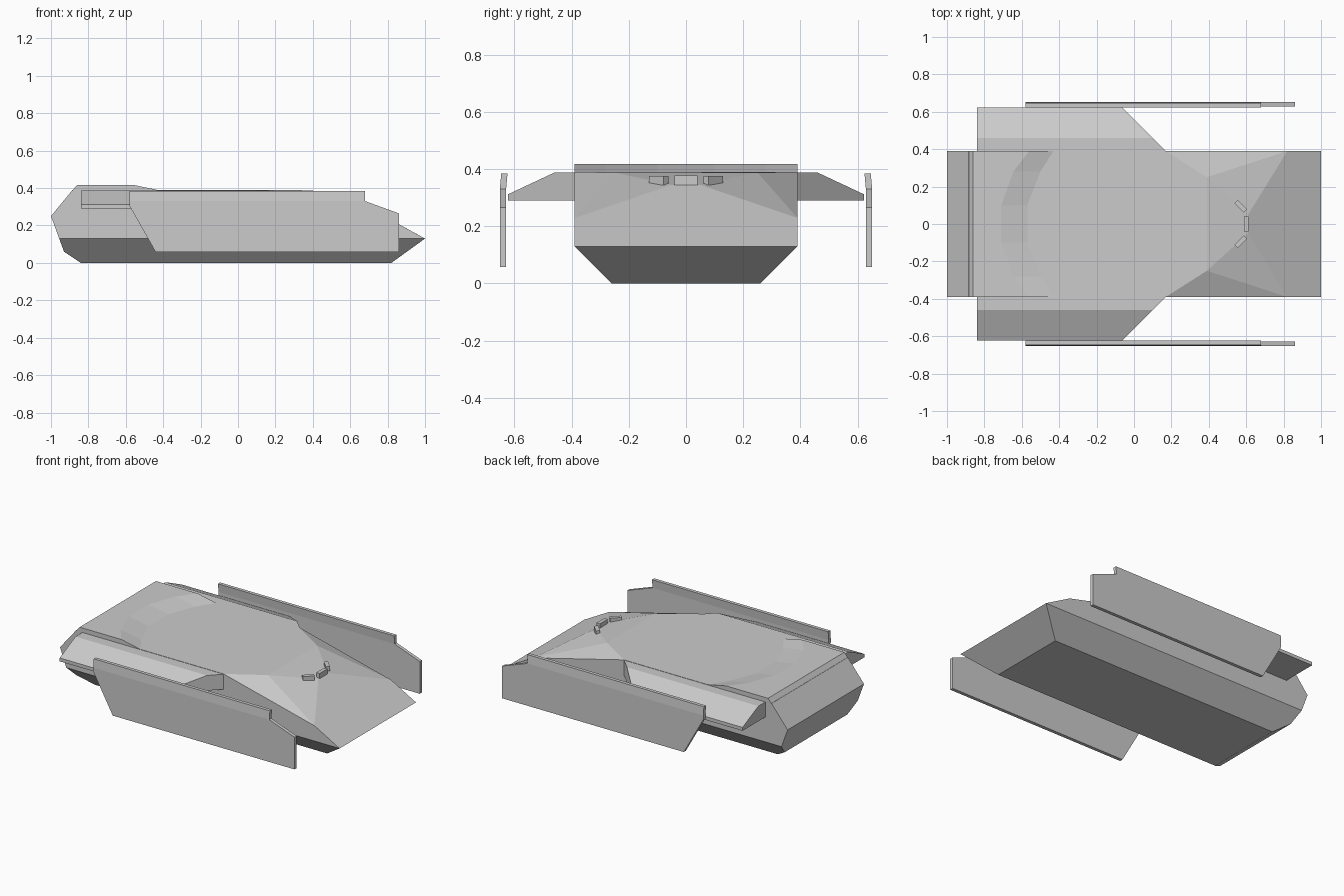
import bpy, bmesh, math
from mathutils import Matrix

if "Cube" in bpy.data.objects:
    bpy.data.objects.remove(bpy.data.objects["Cube"])


def finish(bm, name):
    bmesh.ops.dissolve_limit(bm, angle_limit=0.01, verts=bm.verts, edges=bm.edges)
    bmesh.ops.recalc_face_normals(bm, faces=bm.faces)
    me = bpy.data.meshes.new(name)
    bm.to_mesh(me)
    bm.free()
    ob = bpy.data.objects.new(name, me)
    bpy.context.collection.objects.link(ob)
    return ob


def convex(name, pts):
    bm = bmesh.new()
    for p in pts:
        bm.verts.new(p)
    r = bmesh.ops.convex_hull(bm, input=bm.verts)
    junk = [v for v in r['geom_interior'] if isinstance(v, bmesh.types.BMVert)]
    bmesh.ops.delete(bm, geom=junk, context='VERTS')
    return finish(bm, name)


def both(pts):
    return [(x, s * y, z) for x, y, z in pts for s in (1, -1)]


def prism(name, lower, upper):
    """Join two matching outlines into a closed solid."""
    bm = bmesh.new()
    a = [bm.verts.new(p) for p in lower]
    b = [bm.verts.new(p) for p in upper]
    n = len(a)
    bm.faces.new(a)
    bm.faces.new(b)
    for i in range(n):
        j = (i + 1) % n
        bm.faces.new((a[i], a[j], b[j], b[i]))
    return finish(bm, name)


# Main hull: chamfered belly, sloped rear, faceted glacis and flat deck
convex("hull", both([
    (-0.84, 0.26, 0), (0.82, 0.26, 0),
    (-0.93, 0.32, 0.06), (-0.956, 0.39, 0.13), (1.0, 0.39, 0.13),
    (-1.0, 0.39, 0.25), (-0.885, 0.39, 0.39),
    (0.17, 0.39, 0.39), (0.39, 0.25, 0.388),
    (0.61, 0.05, 0.345), (0.82, 0.39, 0.229)]))

# Raised engine deck with a ramp curved around the turret ring
ramp = [(0.39, -0.42, -0.56), (0.28, -0.49, -0.645), (0.1, -0.56, -0.71),
        (-0.1, -0.56, -0.71), (-0.28, -0.49, -0.645), (-0.39, -0.42, -0.56)]
prism("engine_deck",
      [(b, y, 0.388) for y, b, t in ramp] + [(-0.885, -0.39, 0.388), (-0.885, 0.39, 0.388)],
      [(t, y, 0.417) for y, b, t in ramp] + [(-0.86, -0.39, 0.417), (-0.86, 0.39, 0.417)])

for s, side in ((1, "left"), (-1, "right")):
    # Sponson over the track, with a diagonally cut front end
    section = [(0.385, 0.29), (0.385, 0.388), (0.46, 0.388), (0.622, 0.312), (0.622, 0.29)]
    prism("sponson_" + side,
          [(-0.84, s * y, z) for y, z in section],
          [(0.56 - y, s * y, z) for y, z in section])

    # Side skirt: lower panel
    panel = [(-0.58, 0.33), (-0.58, 0.305), (-0.44, 0.057), (0.86, 0.057),
             (0.86, 0.265), (0.68, 0.33)]
    prism("skirt_panel_" + side,
          [(x, s * 0.629, z) for x, z in panel],
          [(x, s * 0.651, z) for x, z in panel])
    # Side skirt: slightly tilted upper strip
    strip = [(0.629, 0.33), (0.651, 0.33), (0.646, 0.385), (0.624, 0.385)]
    prism("skirt_strip_" + side,
          [(-0.58, s * y, z) for y, z in strip],
          [(0.68, s * y, z) for y, z in strip])


# Driver periscopes along the deck edge
def periscope(name, loc, size, turn):
    bm = bmesh.new()
    bmesh.ops.create_cube(bm, size=1, matrix=Matrix.Translation(loc)
                          @ Matrix.Rotation(turn, 4, 'Z')
                          @ Matrix.Diagonal((*size, 1)))
    finish(bm, name)


periscope("periscope_centre", (0.6, 0, 0.36), (0.024, 0.08, 0.035), 0)
periscope("periscope_left", (0.57, 0.095, 0.36), (0.025, 0.07, 0.03), math.radians(45))
periscope("periscope_right", (0.57, -0.095, 0.36), (0.025, 0.07, 0.03), math.radians(-45))
